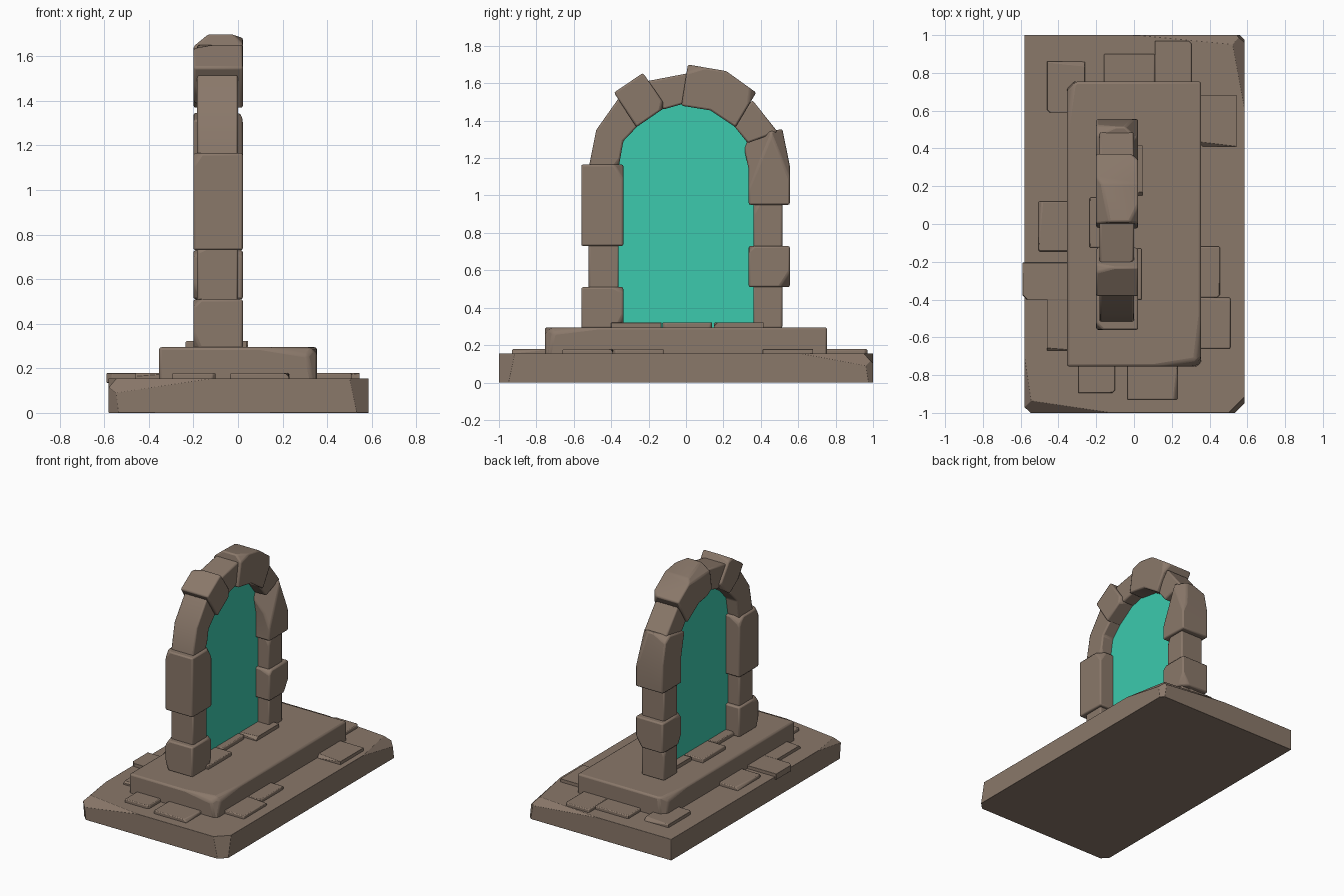
import bpy, bmesh, math, random
from mathutils import Vector

if "Cube" in bpy.data.objects:
    bpy.data.objects.remove(bpy.data.objects["Cube"])

random.seed(11)


def material(name, col):
    m = bpy.data.materials.new(name)
    m.diffuse_color = (*col, 1)
    m.use_nodes = True
    m.node_tree.nodes["Principled BSDF"].inputs["Base Color"].default_value = m.diffuse_color
    return m


STONE = material("brown stone", (0.254, 0.188, 0.144))
GLOW = material("teal portal", (0.045, 0.59, 0.42))


def finish(bm, name, mat, bevel=0):
    bmesh.ops.recalc_face_normals(bm, faces=bm.faces[:])
    me = bpy.data.meshes.new(name)
    bm.to_mesh(me)
    bm.free()
    me.materials.append(mat)
    ob = bpy.data.objects.new(name, me)
    bpy.context.collection.objects.link(ob)
    if bevel:
        b = ob.modifiers.new("worn edges", 'BEVEL')
        b.width, b.segments = bevel, 2
        b.limit_method, b.angle_limit = 'ANGLE', math.radians(25)
    bpy.ops.object.select_all(action='DESELECT')
    ob.select_set(True)
    bpy.context.view_layer.objects.active = ob
    bpy.ops.object.shade_smooth_by_angle(angle=math.radians(30))
    return ob


def stone(name, outline, x0, x1, chips=3, depth=0.035, slope=(0.2, 0.5), bevel=0.01):
    """Prism of a (y, z) outline between x0 and x1, with tapering chips cut from its corners."""
    bm = bmesh.new()
    a = [bm.verts.new((x0, y, z)) for y, z in outline]
    b = [bm.verts.new((x1, y, z)) for y, z in outline]
    n = len(a)
    bm.faces.new(a)
    bm.faces.new(b[::-1])
    for i in range(n):
        j = (i + 1) % n
        bm.faces.new((a[j], a[i], b[i], b[j]))
    bmesh.ops.recalc_face_normals(bm, faces=bm.faces[:])
    zmin = min(z for _, z in outline)
    edges = []
    for e in bm.edges:
        p, q = e.verts[0].co.copy(), e.verts[1].co.copy()
        fa, fb = (f.normal for f in e.link_faces)
        if max(p.z, q.z) > zmin + 0.01 and fa.dot(fb) < 0.4:
            edges.append((p, q, (fa + fb).normalized()))
    for p, q, nrm in random.sample(edges, min(chips, len(edges))):
        if random.random() < 0.5 or p.z < q.z - 0.05:
            p, q = q, p
        cut = (nrm + (p - q).normalized() * random.uniform(*slope)).normalized()
        at = p - cut * depth * random.uniform(0.5, 1)
        bmesh.ops.bisect_plane(bm, geom=bm.verts[:] + bm.edges[:] + bm.faces[:],
                               plane_co=at, plane_no=cut, clear_outer=True)
        bmesh.ops.holes_fill(bm, edges=[e for e in bm.edges if e.is_boundary], sides=0)
    return finish(bm, name, STONE, bevel)


def rect(y0, y1, z0, z1):
    return [(y0, z0), (y1, z0), (y1, z1), (y0, z1)]


# two stepped slabs
stone("base_slab", rect(-1, 1, 0, 0.155), -0.58, 0.585, 7, 0.06, (0.06, 0.15), 0.012)
stone("upper_step", rect(-0.755, 0.755, 0.14, 0.295), -0.355, 0.355, 5, 0.04, (0.06, 0.15), 0.015)

# thin paving stones on the base: x0, x1, y0, y1
paving = [(-.46, -.26, .59, .86), (-.16, .11, .70, .90), (.11, .305, .70, .97),
          (.345, .545, .41, .68), (-.505, -.31, -.145, .12), (-.59, -.32, -.40, -.205),
          (-.46, -.27, -.67, -.40), (.26, .455, -.39, -.12), (.315, .51, -.66, -.39),
          (-.295, -.10, -.895, -.70), (-.035, .23, -.93, -.70)]
for i, (x0, x1, y0, y1) in enumerate(paving):
    stone(f"paving_stone_{i + 1}", rect(y0, y1, 0.135, 0.178), x0, x1, 2, 0.018, (0.05, 0.12), 0.006)

# threshold stones under the portal
for i, (x0, x1, y0, y1) in enumerate([(-.15, .045, .15, .415), (-.235, -.04, -.125, .14),
                                      (-.155, .04, -.40, -.13)]):
    stone(f"threshold_stone_{i + 1}", rect(y0, y1, 0.28, 0.322), x0, x1, 2, 0.015, (0.05, 0.12), 0.006)

# large protruding arch stones
large = {
    "left_foot_stone": rect(-.56, -.335, .29, .51),
    "left_jamb_stone": rect(-.56, -.335, .73, 1.165),
    "left_arch_stone": [(-.265, 1.365), (-.105, 1.475), (-.23, 1.655), (-.385, 1.55)],
    "keystone": [(-.025, 1.48), (.13, 1.455), (.265, 1.365), (.375, 1.55), (.215, 1.665), (.01, 1.70)],
    "right_arch_stone": [(.335, .95), (.555, .95), (.555, 1.16), (.515, 1.355), (.297, 1.315), (.335, 1.14)],
    "right_jamb_stone": rect(.335, .555, .51, .73),
}
for name, pts in large.items():
    stone(name, pts, -0.2, 0.022, 4, 0.035, (0.2, 0.5), 0.01)

# slimmer recessed stones between them
slim = {
    "left_post": rect(-.52, -.36, .50, .74),
    "left_shoulder": [(-.36, 1.15), (-.335, 1.29), (-.25, 1.38), (-.36, 1.52), (-.48, 1.35), (-.52, 1.15)],
    "crown_filler": [(-.12, 1.46), (.02, 1.50), (.02, 1.655), (-.215, 1.61)],
    "right_shoulder": [(.33, 1.28), (.25, 1.38), (.355, 1.51), (.49, 1.34)],
    "right_post": rect(.36, .515, .72, .96),
    "right_foot_post": rect(.36, .515, .29, .52),
}
for name, pts in slim.items():
    stone(name, pts, -0.183, 0.0, 1, 0.02, (0.2, 0.4), 0.01)

# glowing portal sheet filling the arch
sheet = [(-.38, .29), (.38, .29), (.38, 1.15), (.345, 1.30), (.26, 1.39), (.13, 1.47), (0, 1.505),
         (-.12, 1.48), (-.26, 1.39), (-.345, 1.30), (-.38, 1.15)]
bm = bmesh.new()
bm.faces.new([bm.verts.new((-0.09, y, z)) for y, z in sheet])
finish(bm, "portal_sheet", GLOW)
